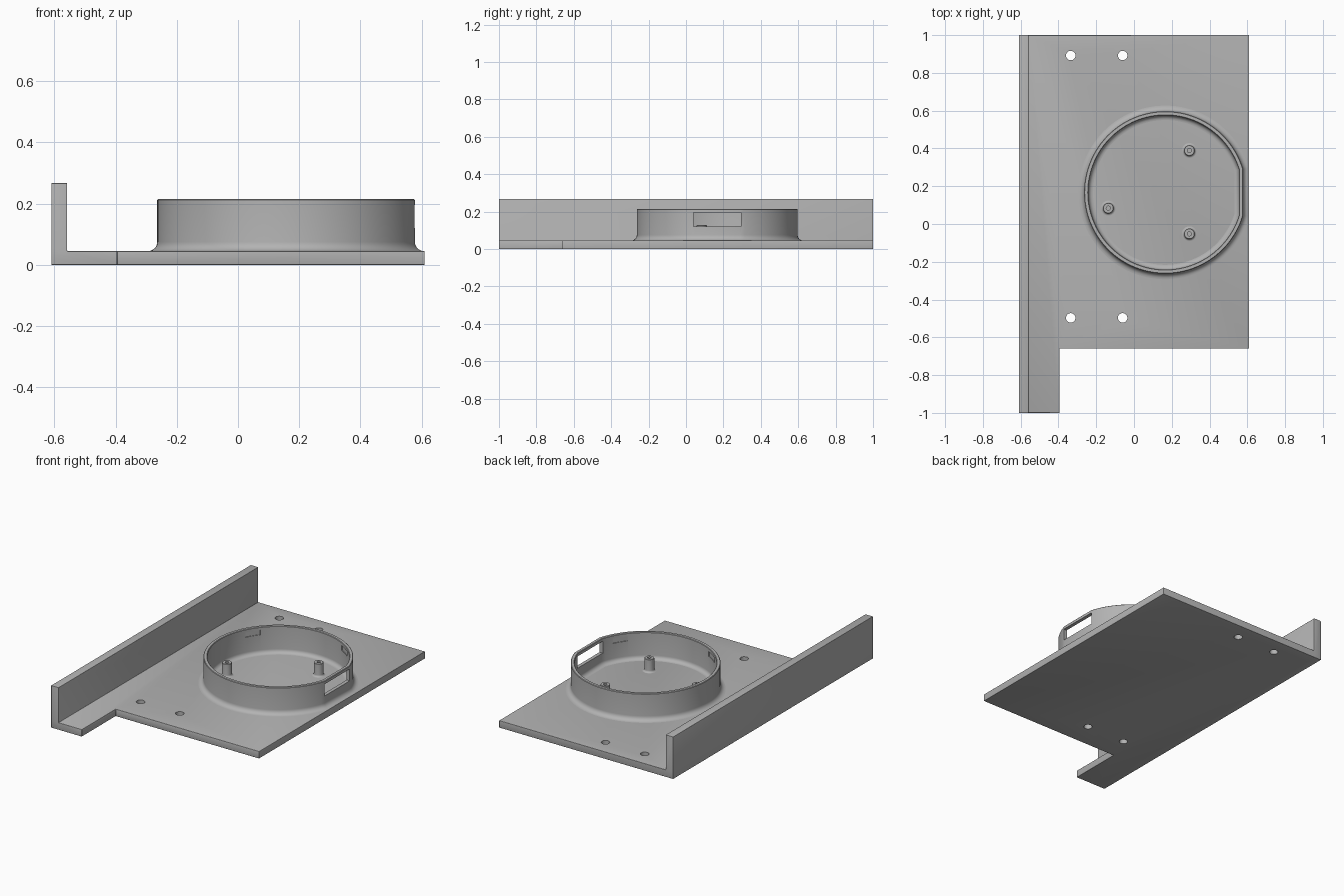
import bpy, bmesh
from math import pi, cos, sin, acos, radians
from mathutils import Matrix

cube = bpy.data.objects.get("Cube")
if cube:
    bpy.data.objects.remove(cube, do_unlink=True)

grey = bpy.data.materials.new("plain grey")
grey.use_nodes = True
COLOUR = (0.45, 0.45, 0.45, 1)
grey.diffuse_color = COLOUR
grey.node_tree.nodes["Principled BSDF"].inputs["Base Color"].default_value = COLOUR

PLATE_TOP = 0.045
CENTRE = (0.166, 0.167)      # middle of the round housing
RADIUS, FLAT = 0.43, 0.412   # housing radius, distance of its flat side


def finish(name, bm):
    bmesh.ops.recalc_face_normals(bm, faces=bm.faces)
    mesh = bpy.data.meshes.new(name)
    bm.to_mesh(mesh)
    bm.free()
    mesh.materials.append(grey)
    ob = bpy.data.objects.new(name, mesh)
    bpy.context.collection.objects.link(ob)
    return ob


def prism(name, outline, z0, z1):
    bm = bmesh.new()
    face = bm.faces.new([bm.verts.new((x, y, z0)) for x, y in outline])
    top = bmesh.ops.extrude_face_region(bm, geom=[face])["geom"]
    bmesh.ops.translate(bm, vec=(0, 0, z1 - z0),
                        verts=[v for v in top if isinstance(v, bmesh.types.BMVert)])
    return finish(name, bm)


def box(name, x0, x1, y0, y1, z0, z1):
    return prism(name, [(x0, y0), (x1, y0), (x1, y1), (x0, y1)], z0, z1)


def circle(x, y, r, n=32):
    return [(x + r * cos(2 * pi * i / n), y + r * sin(2 * pi * i / n)) for i in range(n)]


def loft(name, loops, closed):
    """Skin a list of equal loops; closed joins last to first, else both ends are capped."""
    bm = bmesh.new()
    rings = [[bm.verts.new(p) for p in loop] for loop in loops]
    n = len(rings[0])
    pairs = list(zip(rings, rings[1:] + rings[:1]))
    for a, b in pairs if closed else pairs[:-1]:
        for i in range(n):
            j = (i + 1) % n
            bm.faces.new((a[i], a[j], b[j], b[i]))
    if not closed:
        bm.faces.new(rings[0])
        bm.faces.new(rings[-1])
    return finish(name, bm)


def apply(ob, kind, **settings):
    mod = ob.modifiers.new(kind.lower(), kind)
    for key, value in settings.items():
        setattr(mod, key, value)
    bpy.context.view_layer.objects.active = ob
    bpy.ops.object.modifier_apply(modifier=mod.name)


def combine(ob, other, operation):
    apply(ob, "BOOLEAN", object=other, operation=operation, solver="EXACT")
    bpy.data.objects.remove(other, do_unlink=True)


def smooth(ob):
    bpy.ops.object.select_all(action="DESELECT")
    ob.select_set(True)
    bpy.context.view_layer.objects.active = ob
    bpy.ops.object.shade_smooth_by_angle(angle=radians(35))


def fillet(edge, size, steps=6):
    """Concave quarter round from the plate (edge + size) up to the wall (edge)."""
    return [(edge + size * (1 - sin(t)), PLATE_TOP + abs(size) * (1 - cos(t)))
            for t in (pi / 2 * i / steps for i in range(steps + 1))]


# Notched base plate with upright side wall
base = prism("base_plate", [(-0.61, -1), (-0.395, -1), (-0.395, -0.66), (0.61, -0.66),
                            (0.61, 1), (-0.61, 1)], 0, PLATE_TOP)
combine(base, box("wall", -0.61, -0.558, -1, 1, 0, 0.267), "UNION")
apply(base, "BEVEL", width=0.008, segments=3, limit_method="ANGLE", angle_limit=radians(40))
for x in (-0.335, -0.06):
    for y in (-0.497, 0.892):
        combine(base, prism("screw_hole", circle(x, y, 0.025), -0.1, 0.2), "DIFFERENCE")
smooth(base)


# Round housing with one flat side and filleted foot
def d_loop(offset, z, n=96):
    r, flat = RADIUS + offset, FLAT + offset
    start = acos(flat / r)
    angles = [start + (2 * pi - 2 * start) * i / n for i in range(n + 1)]
    return [(CENTRE[0] + r * cos(a), CENTRE[1] + r * sin(a), z) for a in angles]


WALL = 0.022
outer = [(0.03, 0.02)] + [(o, z) for o, z in fillet(0, 0.03)]
inner = [(o, z) for o, z in fillet(-WALL, -0.025)][::-1] + [(-WALL - 0.025, 0.02)]
rim = [(0, 0.212), (-0.003, 0.215), (-WALL + 0.003, 0.215), (-WALL, 0.212)]
housing = loft("round_housing", [d_loop(o, z) for o, z in outer + rim + inner], True)
combine(housing, box("slot", 0.5, 0.7, 0.04, 0.295, 0.12, 0.195), "DIFFERENCE")

# Shallow catches inside the housing wall
for degrees in (56, 146, 236, 326):
    cutter = box("catch", 0.3, RADIUS - WALL + 0.003, -0.045, 0.045, 0.165, 0.195)
    cutter.data.transform(Matrix.Translation((*CENTRE, 0)) @ Matrix.Rotation(radians(degrees), 4, "Z"))
    combine(housing, cutter, "DIFFERENCE")
smooth(housing)

# Three hollow standoffs
post = [(0.04, 0.03)] + fillet(0.028, 0.012) + [(0.028, 0.125), (0.026, 0.127),
                                                (0.011, 0.127), (0.011, 0.06)]
for i, (x, y) in enumerate([(0.293, 0.389), (-0.136, 0.084), (0.293, -0.052)]):
    smooth(loft(f"standoff_{i + 1}", [[(px, py, z) for px, py in circle(x, y, r)]
                                      for r, z in post], False))
